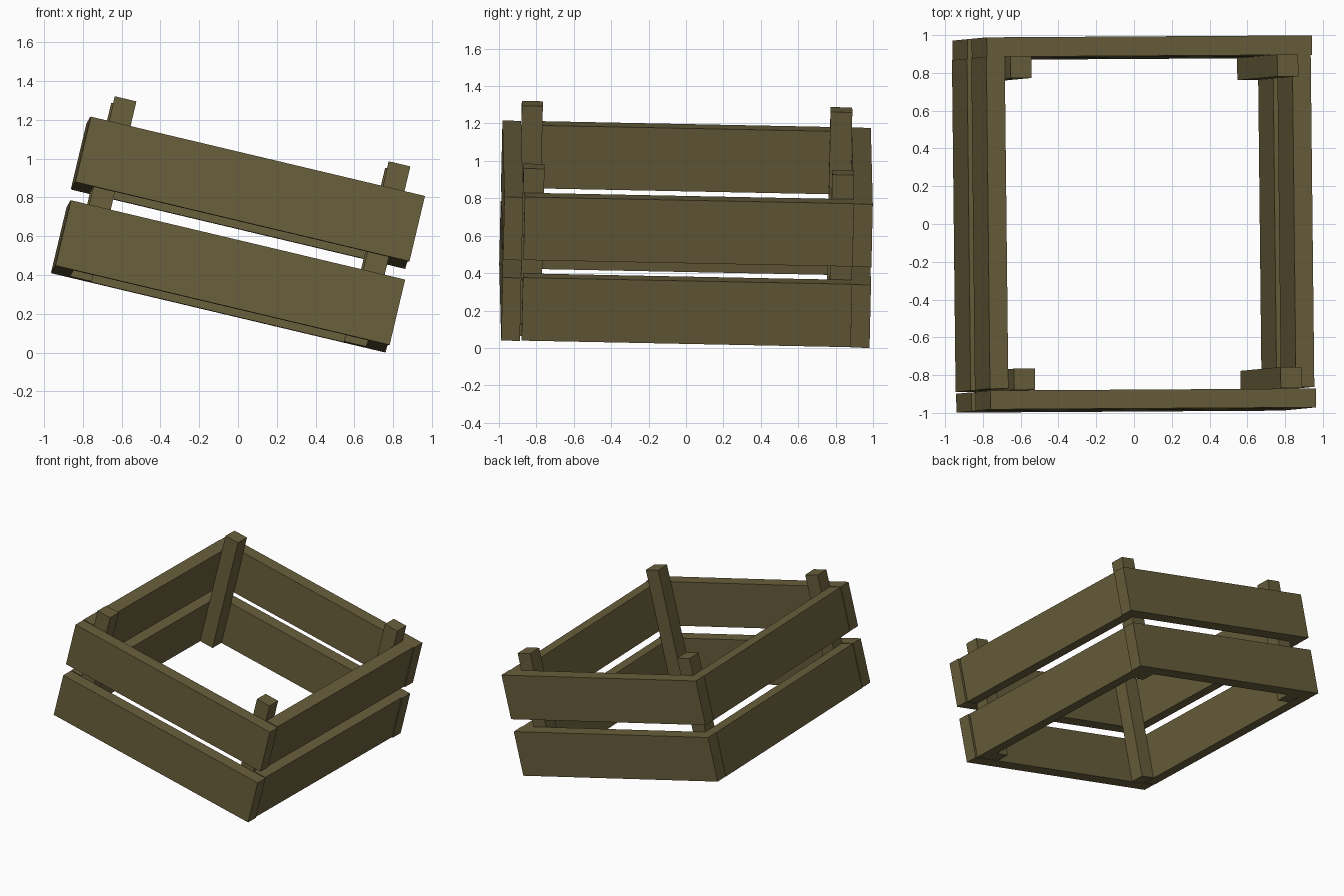
import bpy
from mathutils import Matrix, Vector

if "Cube" in bpy.data.objects:
    bpy.data.objects.remove(bpy.data.objects["Cube"])

wood = bpy.data.materials.new("brown_wood")
wood.diffuse_color = (0.141, 0.114, 0.045, 1)
wood.use_nodes = True
wood.node_tree.nodes["Principled BSDF"].inputs["Base Color"].default_value = wood.diffuse_color

# the whole crate is tilted: its right end dips, its back dips very slightly
ax = Vector((0.973, 0.006, -0.231)).normalized()
ay = Vector((-0.011, 1.0, -0.02))
ay = (ay - ax * ay.dot(ax)).normalized()
az = ax.cross(ay)
TILT = Matrix((ax, ay, az)).transposed()
parts = []


def box(name, x, y, z):
    """Box from (min, max) ranges in crate space, tilted into place."""
    bpy.ops.mesh.primitive_cube_add(size=1)
    ob = bpy.context.object
    ob.name = name
    for v in ob.data.vertices:
        p = Vector([(r[0] + r[1]) / 2 + c * (r[1] - r[0])
                    for r, c in zip((x, y, z), v.co)])
        v.co = TILT @ p
    ob.data.materials.append(wood)
    parts.append(ob)


# two rows of planks with an open gap between them
for row, z in (("lower", (0.20, 0.546)), ("upper", (0.643, 0.989))):
    box(row + "_front_plank", (-1.027, 0.743), (-0.997, -0.897), z)
    box(row + "_back_plank", (-1.027, 0.743), (0.870, 0.973), z)
    box(row + "_left_plank", (-1.030, -0.930), (-0.888, 0.870), z)
    box(row + "_right_plank", (0.635, 0.735), (-0.888, 0.870), z)

# corner posts inside the planks, standing proud at the top
for sx, x in (("left", (-0.930, -0.816)), ("right", (0.521, 0.635))):
    for sy, y in (("front", (-0.897, -0.785)), ("back", (0.754, 0.870))):
        box(f"{sy}_{sx}_post", x, y, (0.202, 1.122))

# centre on x and y, rest on z = 0
pts = [v.co for ob in parts for v in ob.data.vertices]
lo = [min(p[i] for p in pts) for i in range(3)]
hi = [max(p[i] for p in pts) for i in range(3)]
shift = Vector((-(lo[0] + hi[0]) / 2, -(lo[1] + hi[1]) / 2, -lo[2]))
for ob in parts:
    ob.data.transform(Matrix.Translation(shift))
